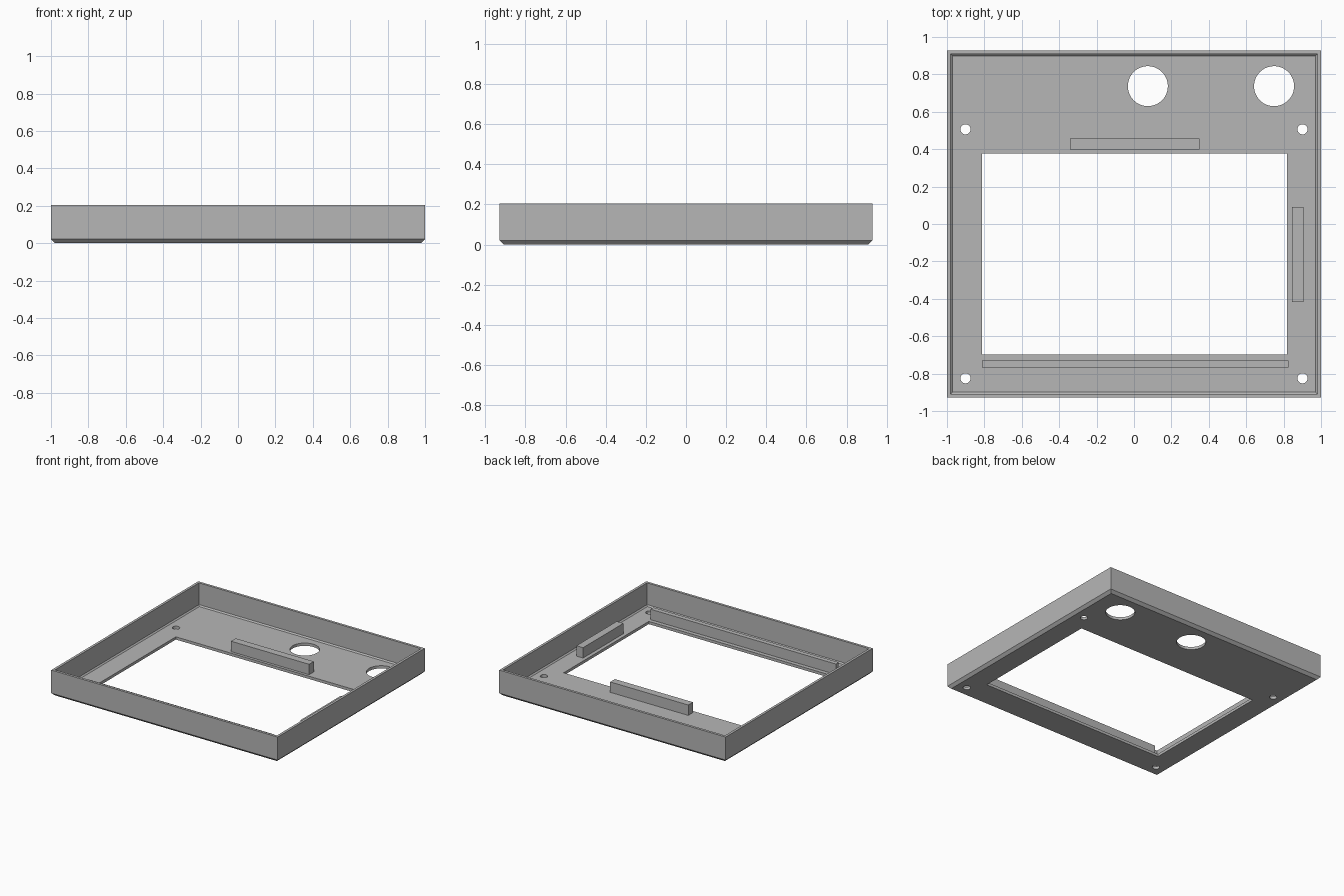
import bpy, bmesh

cube = bpy.data.objects.get("Cube")
if cube:
    bpy.data.objects.remove(cube, do_unlink=True)

HALF_X, HALF_Y, HEIGHT = 1.0, 0.928, 0.205
FLOOR, BAR_TOP = 0.022, 0.105

grey = bpy.data.materials.new("plain grey")
grey.use_nodes = True
colour = (0.47, 0.47, 0.47, 1)
grey.diffuse_color = colour
grey.node_tree.nodes["Principled BSDF"].inputs["Base Color"].default_value = colour


def add_object(name, bm):
    bmesh.ops.recalc_face_normals(bm, faces=bm.faces)
    mesh = bpy.data.meshes.new(name)
    bm.to_mesh(mesh)
    bm.free()
    mesh.materials.append(grey)
    obj = bpy.data.objects.new(name, mesh)
    bpy.context.collection.objects.link(obj)
    return obj


def box(name, x0, x1, y0, y1, z0, z1):
    bm = bmesh.new()
    bmesh.ops.create_cube(bm, size=1)
    for v in bm.verts:
        v.co.x = x1 if v.co.x > 0 else x0
        v.co.y = y1 if v.co.y > 0 else y0
        v.co.z = z1 if v.co.z > 0 else z0
    return add_object(name, bm)


def hole_cutter(x, y, radius):
    bm = bmesh.new()
    bmesh.ops.create_cone(bm, cap_ends=True, segments=48, radius1=radius,
                          radius2=radius, depth=0.3)
    bmesh.ops.translate(bm, verts=bm.verts, vec=(x, y, 0))
    return add_object("hole_cutter", bm)


# Tray: rectangular rings from the chamfered underside, over the rim, to the floor
bm = bmesh.new()
profile = [(0.021, 0), (0, 0.021), (0, HEIGHT), (0.02, HEIGHT),
           (0.02, FLOOR + 0.01), (0.03, FLOOR)]
rings = []
for inset, z in profile:
    a, b = HALF_X - inset, HALF_Y - inset
    rings.append([bm.verts.new(p) for p in
                  ((-a, -b, z), (a, -b, z), (a, b, z), (-a, b, z))])
for low, high in zip(rings, rings[1:]):
    for i in range(4):
        j = (i + 1) % 4
        bm.faces.new((low[i], low[j], high[j], high[i]))
bm.faces.new(rings[0][::-1])
bm.faces.new(rings[-1])
tray = add_object("tray", bm)

# Openings: the window, two large round holes and four screw holes
cutters = [box("window_cutter", -0.813, 0.817, -0.697, 0.377, -0.1, 0.15)]
cutters += [hole_cutter(x, 0.737, 0.107) for x in (0.074, 0.749)]
cutters += [hole_cutter(x, y, 0.027) for x in (-0.901, 0.901) for y in (0.506, -0.825)]
for cutter in cutters:
    cutter.hide_render = True
    mod = tray.modifiers.new("opening", "BOOLEAN")
    mod.operation = "DIFFERENCE"
    mod.solver = "EXACT"
    mod.object = cutter
bpy.context.view_layer.update()
cut_mesh = bpy.data.meshes.new_from_object(
    tray.evaluated_get(bpy.context.evaluated_depsgraph_get()))
tray.modifiers.clear()
tray.data = cut_mesh
for cutter in cutters:
    bpy.data.objects.remove(cutter, do_unlink=True)

# Bars standing on the floor around the window
base = FLOOR - 0.01
box("back_bar", -0.341, 0.349, 0.399, 0.458, base, BAR_TOP)
box("left_bar", 0.846, 0.905, -0.418, 0.09, base, BAR_TOP)
box("front_bar", -0.813, 0.825, -0.766, -0.729, base, BAR_TOP)
